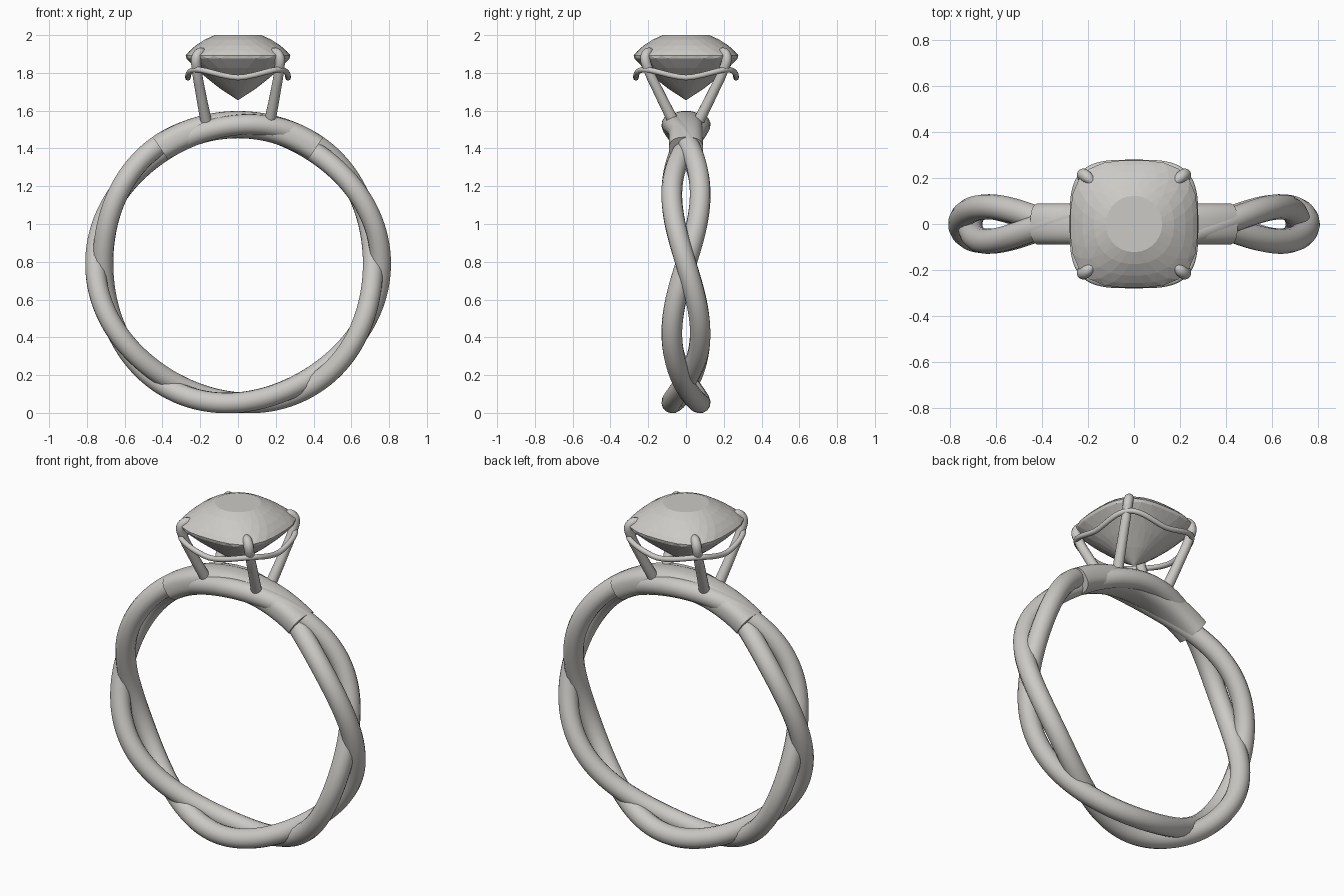
import bpy
import bmesh
from math import sin, cos, pi, radians, copysign

if "Cube" in bpy.data.objects:
    bpy.data.objects.remove(bpy.data.objects["Cube"])

CENTER_Z, BAND_R = 0.79, 0.735
metal = bpy.data.materials.new("pale warm grey")
metal.use_nodes = True
colour = (0.6, 0.59, 0.56, 1)
metal.diffuse_color = colour
metal.node_tree.nodes["Principled BSDF"].inputs["Base Color"].default_value = colour


def superellipse(a, power):
    """Point on a unit superellipse at angle a."""
    return tuple(copysign(abs(t) ** (2 / power), t) for t in (cos(a), sin(a)))


def on_band(theta, r, y):
    return (r * cos(theta), y, CENTER_Z + r * sin(theta))


def finish(name, mesh, smooth):
    mesh.materials.clear()
    mesh.materials.append(metal)
    for p in mesh.polygons:
        p.use_smooth = smooth
        p.material_index = 0
    obj = bpy.data.objects.new(name, mesh)
    bpy.context.collection.objects.link(obj)
    return obj


def tube(name, points, radius, closed=False, taper=None):
    """Round wire through the points, turned into a smooth mesh."""
    curve = bpy.data.curves.new(name, "CURVE")
    curve.dimensions = "3D"
    curve.bevel_depth, curve.bevel_resolution = radius, 5
    curve.use_fill_caps = True
    curve.resolution_u = 6 if taper else 2
    spline = curve.splines.new("BEZIER")
    spline.bezier_points.add(len(points) - 1)
    spline.use_cyclic_u = closed
    for i, (bp, co) in enumerate(zip(spline.bezier_points, points)):
        bp.co = co
        bp.handle_left_type = bp.handle_right_type = "AUTO"
        bp.radius = taper[i] if taper else 1
    temp = bpy.data.objects.new("temp", curve)
    bpy.context.collection.objects.link(temp)
    deps = bpy.context.evaluated_depsgraph_get()
    mesh = bpy.data.meshes.new_from_object(temp.evaluated_get(deps))
    bpy.data.objects.remove(temp)
    return finish(name, mesh, True)


# Two strands twisted around the hoop
for name, side in (("band_strand_a", 1), ("band_strand_b", -1)):
    path = []
    for i in range(96):
        t = 2 * pi * i / 96
        path.append(on_band(t, BAND_R + side * 0.02 * cos(3 * t), -side * 0.075 * sin(3 * t)))
    tube(name, path, 0.055, closed=True)

# Solid sleeve joining the strands beneath the setting
bm = bmesh.new()
rings = []
for i in range(33):
    t = radians(56 + 68 * i / 32)
    ring = []
    for k in range(32):
        u, v = superellipse(2 * pi * k / 32, 2.6)
        ring.append(bm.verts.new(on_band(t, 0.736 + 0.072 * u, 0.09 * v)))
    rings.append(ring)
for a, b in zip(rings, rings[1:]):
    for k in range(32):
        n = (k + 1) % 32
        bm.faces.new((a[k], a[n], b[n], b[k]))
bm.faces.new(rings[0])
bm.faces.new(rings[-1])
bmesh.ops.recalc_face_normals(bm, faces=bm.faces)
mesh = bpy.data.meshes.new("band_sleeve")
bm.to_mesh(mesh)
bm.free()
sleeve = finish("band_sleeve", mesh, True)
bpy.context.view_layer.objects.active = sleeve
sleeve.select_set(True)
bpy.ops.object.shade_smooth_by_angle(angle=radians(40))
sleeve.select_set(False)

# Four claws curling over the stone
claw = [(0.17, 0.07, 1.55), (0.197, 0.14, 1.69), (0.218, 0.2, 1.82),
        (0.22, 0.215, 1.88), (0.203, 0.203, 1.907), (0.183, 0.183, 1.912), (0.175, 0.175, 1.911)]
for sx, xname in ((1, "left"), (-1, "right")):
    for sy, yname in ((-1, "front"), (1, "back")):
        tube(f"claw_{yname}_{xname}", [(x * sx, y * sy, z) for x, y, z in claw],
             0.027, taper=(1.1, 1, 0.95, 1, 0.95, 0.7, 0.15))

# Wavy gallery wire linking the claws
wire = []
for i in range(64):
    a = 2 * pi * i / 64
    u, v = superellipse(a, 3.6)
    corner = (abs(u * v) / 0.68) ** 1.5
    wire.append((0.265 * u, 0.265 * v, 1.775 + 0.042 * min(corner, 1)))
tube("gallery_wire", wire, 0.015, closed=True)

# Faceted cushion stone: (half width, height, squareness, half-step turn)
SIDES = 28
levels = ((0.123, 2.0, 2.0, 0), (0.175, 1.977, 2.2, 0.5), (0.225, 1.944, 2.5, 0),
          (0.258, 1.915, 2.8, 0.5), (0.277, 1.893, 3.0, 0), (0.273, 1.876, 3.0, 0.5),
          (0.225, 1.825, 2.7, 0), (0.165, 1.772, 2.3, 0.5), (0.095, 1.717, 2.0, 0))
bm = bmesh.new()
rings = []
for width, z, power, turn in levels:
    ring = []
    for k in range(SIDES):
        a = 2 * pi * (k + turn) / SIDES
        # Equal-angle spacing keeps the facets even around the corners
        d = (abs(cos(a)) ** power + abs(sin(a)) ** power) ** (-1 / power)
        ring.append(bm.verts.new((width * d * cos(a), width * d * sin(a), z)))
    rings.append(ring)
bm.faces.new(rings[0])
for i, (a, b) in enumerate(zip(rings, rings[1:])):
    for k in range(SIDES):
        n = (k + 1) % SIDES
        if i % 2 == 0:
            bm.faces.new((a[k], b[k], a[n]))
            bm.faces.new((a[n], b[k], b[n]))
        else:
            bm.faces.new((a[k], b[k], b[n]))
            bm.faces.new((a[k], b[n], a[n]))
culet = bm.verts.new((0, 0, 1.655))
for k in range(SIDES):
    bm.faces.new((rings[-1][k], culet, rings[-1][(k + 1) % SIDES]))
bmesh.ops.recalc_face_normals(bm, faces=bm.faces)
mesh = bpy.data.meshes.new("stone")
bm.to_mesh(mesh)
bm.free()
finish("stone", mesh, False)
